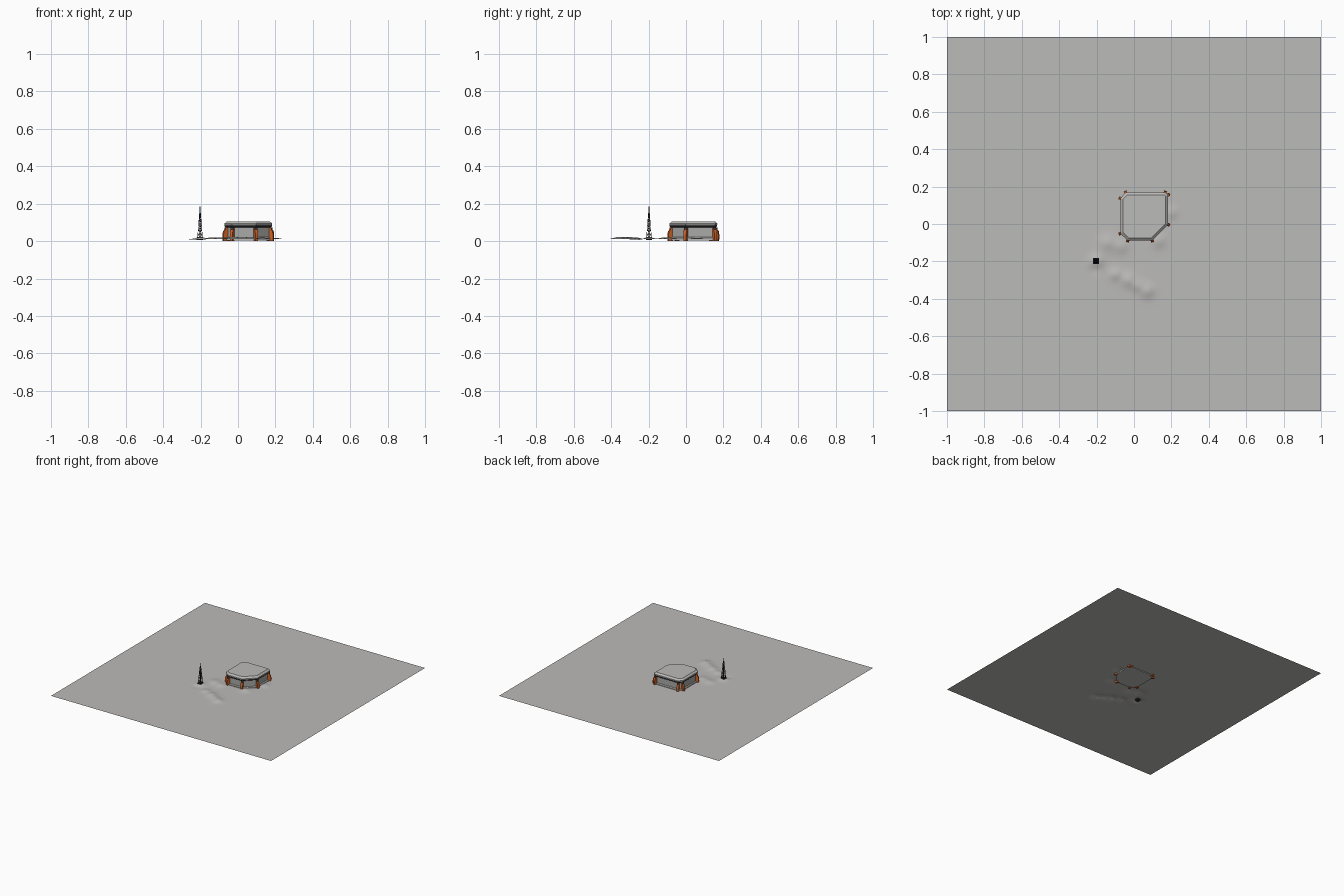
import bpy, bmesh, math
from mathutils import Vector

if "Cube" in bpy.data.objects:
    bpy.data.objects.remove(bpy.data.objects["Cube"])


def colour(name, rgb):
    m = bpy.data.materials.new(name)
    m.diffuse_color = (*rgb, 1)
    m.use_nodes = True
    m.node_tree.nodes["Principled BSDF"].inputs["Base Color"].default_value = m.diffuse_color
    return m


STONE = colour("pale grey", (0.50, 0.495, 0.48))
WALL = colour("wall grey", (0.40, 0.40, 0.39))
DARK = colour("dark trim", (0.05, 0.05, 0.052))
ORANGE = colour("rust orange", (0.62, 0.12, 0.02))
BLACK = colour("mast black", (0.02, 0.02, 0.022))


def finish(bm, name, *mats):
    bmesh.ops.recalc_face_normals(bm, faces=bm.faces)
    me = bpy.data.meshes.new(name)
    bm.to_mesh(me)
    bm.free()
    ob = bpy.data.objects.new(name, me)
    bpy.context.collection.objects.link(ob)
    for m in mats:
        me.materials.append(m)
    return ob


# ---- ground sheet with a few soft mounds: x, y, radius, height
MOUNDS = [(-0.10, -0.27, .030, .011), (-0.03, -0.30, .035, .013), (0.02, -0.33, .03, .011),
          (0.07, -0.36, .035, .013), (-0.20, -0.20, .035, .012), (-0.14, -0.10, .04, .010),
          (-0.07, -0.12, .035, .009), (0.13, -0.09, .035, .010), (0.20, 0.06, .03, .008),
          (-0.21, -0.245, .025, -.005)]
GROUND = 0.01


def height(x, y):
    return GROUND + sum(h * math.exp(-((x - a) ** 2 + (y - b) ** 2) / r ** 2)
                        for a, b, r, h in MOUNDS)


bm = bmesh.new()
bmesh.ops.create_grid(bm, x_segments=128, y_segments=128, size=1)
for v in bm.verts:
    v.co.z = height(v.co.x, v.co.y)
for f in bm.faces:
    f.smooth = True
finish(bm, "ground", STONE)

# ---- building plan: eight-sided, one large cut corner
PLAN = [Vector(p) for p in [(-.033, -.088), (.097, -.088), (.182, -.003), (.182, .155),
                            (.166, .167), (-.044, .167), (-.072, .137), (-.072, -.050)]]


def mitre(i):
    """Inward offset direction at corner i, for one unit of edge inset."""
    a, b, c = PLAN[i - 1], PLAN[i], PLAN[(i + 1) % len(PLAN)]
    n1 = Vector((-(b - a).y, (b - a).x)).normalized()
    n2 = Vector((-(c - b).y, (c - b).x)).normalized()
    return (n1 + n2) / (1 + n1.dot(n2))


def stack(name, levels, mat):
    """Loft the plan through (inset, z) levels and cap both ends."""
    bm = bmesh.new()
    n = len(PLAN)
    rings = [[bm.verts.new((*(PLAN[i] + mitre(i) * d), z)) for i in range(n)]
             for d, z in levels]
    for lo, hi in zip(rings, rings[1:]):
        for i in range(n):
            j = (i + 1) % n
            bm.faces.new((lo[i], lo[j], hi[j], hi[i]))
    bm.faces.new(rings[0][::-1])
    bm.faces.new(rings[-1])
    finish(bm, name, mat)


stack("plinth", [(.004, .004), (.004, .016), (.010, .022)], STONE)
stack("walls", [(.011, .010), (.011, .078)], WALL)
stack("dark_eave", [(.006, .074), (.001, .079), (.001, .089)], DARK)
stack("roof", [(-.001, .088), (-.001, .094), (.013, .106)], STONE)

# ---- orange corner buttresses, side profile as (outward, z)
PROFILE = [(-.018, 0), (.008, 0), (.009, .035), (.006, .052), (-.002, .062), (-.002, .074),
           (-.018, .074)]
bm = bmesh.new()
for i, p in enumerate(PLAN):
    out = -mitre(i).normalized()
    side = Vector((-out.y, out.x)) * 0.008
    caps = [[bm.verts.new((*(p + out * r + side * s), z)) for r, z in PROFILE] for s in (-1, 1)]
    for c in caps:
        bm.faces.new(c)
    for k in range(len(PROFILE)):
        m = (k + 1) % len(PROFILE)
        f = bm.faces.new((caps[0][k], caps[0][m], caps[1][m], caps[1][k]))
        f.material_index = 1 if k == 4 else 0
finish(bm, "buttresses", ORANGE, DARK)

# ---- black lattice mast
bm = bmesh.new()
MAST = Vector((-0.203, -0.198, 0))


def strut(a, b, r):
    d = b - a
    res = bmesh.ops.create_cone(bm, cap_ends=True, segments=4, radius1=r, radius2=r,
                                depth=d.length)
    q = d.to_track_quat('Z', 'Y')
    for v in res["verts"]:
        v.co = q @ v.co + (a + b) / 2


def mast_ring(t):
    w = 0.012 * (1 - t) + 0.002
    z = 0.008 + 0.152 * t
    return [MAST + Vector((sx * w, sy * w, z)) for sx, sy in ((-1, -1), (1, -1), (1, 1), (-1, 1))]


LEVELS = 6
for lv in range(LEVELS):
    lo, hi = mast_ring(lv / LEVELS), mast_ring((lv + 1) / LEVELS)
    for k in range(4):
        m = (k + 1) % 4
        strut(lo[k], hi[k], .0016)
        strut(lo[k], hi[m], .0010)
        strut(lo[m], hi[k], .0010)
        strut(hi[k], hi[m], .0010)
strut(MAST + Vector((0, 0, .005)), MAST + Vector((0, 0, .185)), .0022)
finish(bm, "lattice_mast", BLACK)

# ---- mast footing
bm = bmesh.new()
bmesh.ops.create_cube(bm, size=1)
for v in bm.verts:
    v.co = MAST + Vector((v.co.x * .03, v.co.y * .03, v.co.z * .018 + .014))
finish(bm, "mast_footing", BLACK)
